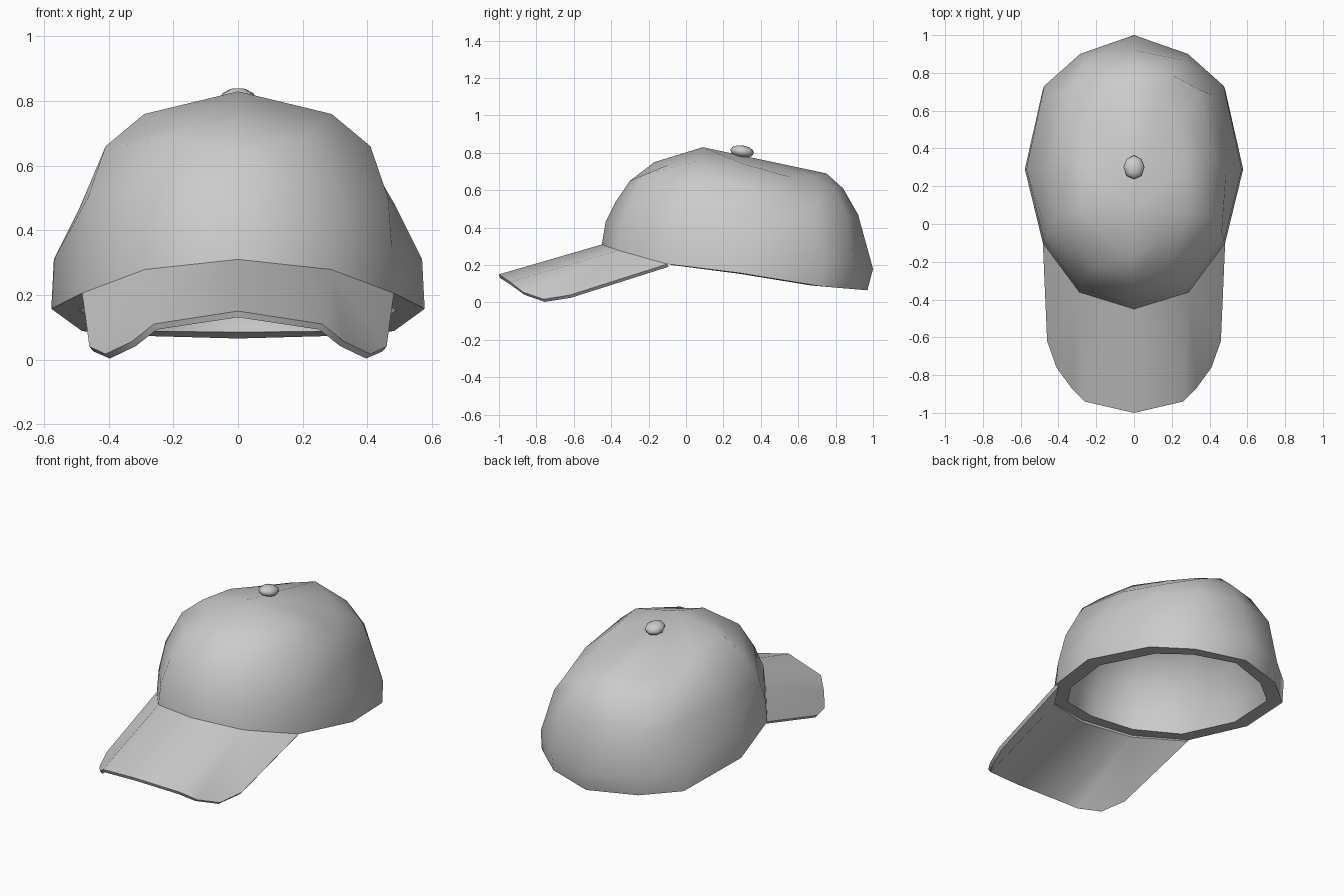
import bpy
import bmesh
from math import radians
from mathutils import Matrix

cube = bpy.data.objects.get("Cube")
if cube:
    bpy.data.objects.remove(cube, do_unlink=True)

# Single cloth colour
cloth = bpy.data.materials.new("light_grey_cloth")
cloth.use_nodes = True
cloth.diffuse_color = (0.6, 0.6, 0.6, 1)
cloth.node_tree.nodes["Principled BSDF"].inputs["Base Color"].default_value = (0.6, 0.6, 0.6, 1)


def add_part(name, bm, thickness=0, angle=50):
    """Turn a bmesh into a shaded object, optionally thickened inwards."""
    mesh = bpy.data.meshes.new(name)
    bm.to_mesh(mesh)
    bm.free()
    mesh.materials.append(cloth)
    obj = bpy.data.objects.new(name, mesh)
    bpy.context.collection.objects.link(obj)
    bpy.ops.object.select_all(action='DESELECT')
    obj.select_set(True)
    bpy.context.view_layer.objects.active = obj
    if thickness:
        solid = obj.modifiers.new("thickness", 'SOLIDIFY')
        solid.thickness = thickness
        solid.offset = -1
        bpy.ops.object.modifier_apply(modifier=solid.name)
    bpy.ops.object.shade_smooth_by_angle(angle=radians(angle))
    return obj


MID_Y = 0.29
# Shared plan shape of a quarter ring: width and depth factors per step
WIDTH = [0, 0.5, 0.835, 1]
FRONT = [1, 0.88, 0.527, 0]
BACK = [1, 0.86, 0.62, 0]


def mirrored(half):
    """Close a ring from its +x half, counter-clockwise from the front centre."""
    return half + [(-x, y, z) for x, y, z in half[5:0:-1]]


def oval_ring(front_y, front_z, width, side_z, back_y, back_z):
    half = []
    for w, f in zip(WIDTH, FRONT):
        half.append((width * w, MID_Y + (front_y - MID_Y) * f,
                     side_z + (front_z - side_z) * f ** 1.8))
    for w, b in list(zip(WIDTH, BACK))[2::-1]:
        half.append((width * w, MID_Y + (back_y - MID_Y) * b,
                     side_z + (back_z - side_z) * b ** 0.6))
    return mirrored(half)


# Crown: tilted oval rings at the opening, shaped rings at the wall and top
rings = [
    oval_ring(-0.45, 0.31, 0.578, 0.157, 0.97, 0.065),
    oval_ring(-0.43, 0.43, 0.57, 0.31, 1.0, 0.18),
    mirrored([(0, -0.375, 0.54), (0.26, -0.29, 0.54), (0.465, -0.04, 0.5),
              (0.488, 0.28, 0.475), (0.42, 0.68, 0.46), (0.25, 0.87, 0.45),
              (0, 0.92, 0.47)]),
    mirrored([(0, -0.30, 0.65), (0.2, -0.23, 0.68), (0.41, 0.04, 0.66),
              (0.41, 0.39, 0.61), (0.35, 0.71, 0.545), (0.18, 0.80, 0.6),
              (0, 0.84, 0.61)]),
    mirrored([(0, -0.17, 0.75), (0.14, -0.09, 0.738), (0.29, 0.07, 0.76),
              (0.27, 0.31, 0.74), (0.24, 0.56, 0.67), (0.13, 0.69, 0.67),
              (0, 0.75, 0.69)]),
]
bm = bmesh.new()
loops = [[bm.verts.new(p) for p in ring] for ring in rings]
for low, high in zip(loops, loops[1:]):
    for j in range(len(low)):
        k = (j + 1) % len(low)
        bm.faces.new((low[j], low[k], high[k], high[j]))
peak = bm.verts.new((0, 0.09, 0.83))
top = loops[-1]
for j in range(len(top)):
    bm.faces.new((top[j], top[(j + 1) % len(top)], peak))
add_part("crown", bm, 0.087)

# Brim: one half from the crown opening to the outer edge, then mirrored
bm = bmesh.new()
inner = [bm.verts.new(p) for p in rings[0][:3]]
outer = [bm.verts.new(p) for p in (
    (0, -1, 0.15), (0.26, -0.94, 0.11), (0.33, -0.87, 0.055),
    (0.41, -0.76, 0.017), (0.46, -0.62, 0.04))]
bm.faces.new((inner[0], outer[0], outer[1], inner[1]))
bm.faces.new((inner[1], outer[1], outer[2], outer[3]))
bm.faces.new((inner[1], outer[3], outer[4], inner[2]))
copy = bmesh.ops.duplicate(bm, geom=bm.verts[:] + bm.faces[:])["geom"]
for v in copy:
    if isinstance(v, bmesh.types.BMVert):
        v.co.x = -v.co.x
bmesh.ops.reverse_faces(bm, faces=[f for f in copy if isinstance(f, bmesh.types.BMFace)])
bmesh.ops.remove_doubles(bm, verts=bm.verts[:], dist=0.001)
add_part("brim", bm, 0.02)

# Button on top of the crown, tilted with the cloth
bm = bmesh.new()
bmesh.ops.create_uvsphere(bm, u_segments=8, v_segments=6, radius=1)
bmesh.ops.scale(bm, vec=(0.056, 0.064, 0.033), verts=bm.verts[:])
button = add_part("top_button", bm, angle=180)
button.matrix_world = Matrix.Translation((0, 0.3, 0.807)) @ Matrix.Rotation(-0.14, 4, 'X')
